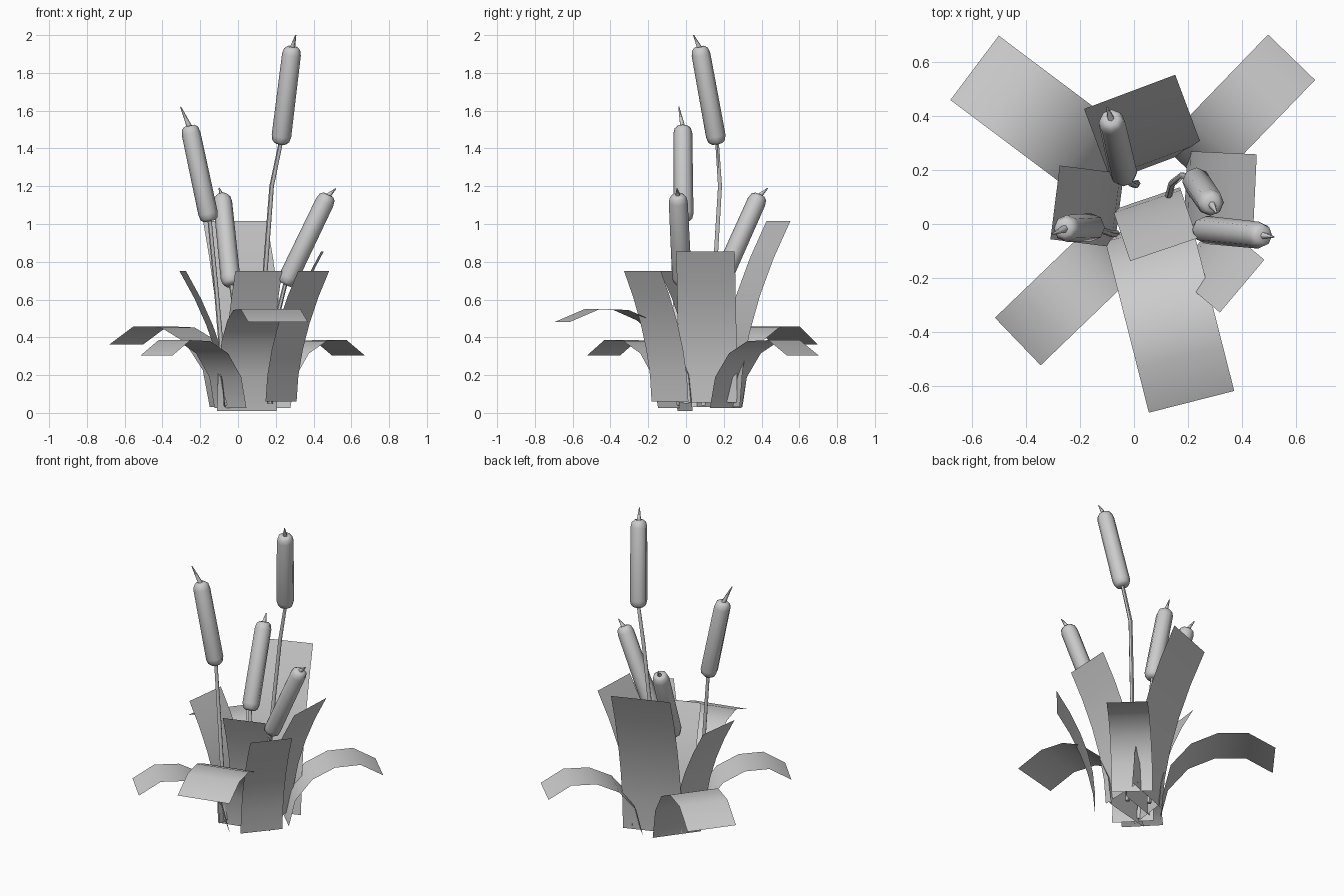
import bpy, bmesh, math
from mathutils import Vector

if "Cube" in bpy.data.objects:
    bpy.data.objects.remove(bpy.data.objects["Cube"])

grey = bpy.data.materials.new("plain grey")
grey.diffuse_color = (0.6, 0.6, 0.6, 1)
grey.use_nodes = True
grey.node_tree.nodes["Principled BSDF"].inputs["Base Color"].default_value = grey.diffuse_color


def finish(name, bm, angle):
    me = bpy.data.meshes.new(name)
    bm.to_mesh(me)
    bm.free()
    me.materials.append(grey)
    ob = bpy.data.objects.new(name, me)
    bpy.context.collection.objects.link(ob)
    bpy.ops.object.select_all(action='DESELECT')
    ob.select_set(True)
    bpy.context.view_layer.objects.active = ob
    bpy.ops.object.shade_smooth_by_angle(angle=math.radians(angle))


def tube(name, points, radii, sides):
    """Capped round skin along a path."""
    pts = [Vector(p) for p in points]
    bm = bmesh.new()
    rings = []
    for i, p in enumerate(pts):
        d = (pts[min(i + 1, len(pts) - 1)] - pts[max(i - 1, 0)]).normalized()
        u = Vector((0, 1, 0)).cross(d).normalized()
        v = d.cross(u)
        ring = []
        for k in range(sides):
            a = 2 * math.pi * k / sides
            ring.append(bm.verts.new(p + radii[i] * (u * math.cos(a) + v * math.sin(a))))
        rings.append(ring)
    for a, b in zip(rings, rings[1:]):
        for k in range(sides):
            j = (k + 1) % sides
            bm.faces.new((a[k], a[j], b[j], b[k]))
    bm.faces.new(rings[0][::-1])
    bm.faces.new(rings[-1])
    finish(name, bm, 60)


def leaf(name, base, tip, width, profile):
    """Flat strip of constant width; profile = (fraction outward, height)."""
    b, t = Vector(base), Vector(tip)
    out = t - b
    side = Vector((-out.y, out.x)).normalized() * width / 2
    bm = bmesh.new()
    rows = []
    for f, z in profile:
        c = b + out * f
        rows.append([bm.verts.new((*(c + s * side), z)) for s in (-1, 1)])
    for a, c in zip(rows, rows[1:]):
        bm.faces.new((a[0], a[1], c[1], c[0]))
    finish(name, bm, 80)


def upright(z0, z1, n=5):
    return [((i / n) ** 1.8, z0 + (z1 - z0) * i / n) for i in range(n + 1)]


# Upright leaves: base centre, top centre, width, base height, top height
for name, base, top, w, z0, z1 in [
    ("upright_leaf_back", (0.084, 0.222), (-0.016, 0.489), 0.36, 0.03, 1.015),
    ("upright_leaf_right", (0.19, 0.115), (0.447, 0.103), 0.31, 0.055, 0.855),
    ("upright_leaf_front_right", (0.228, -0.085), (0.40, -0.23), 0.255, 0.06, 0.75),
    ("upright_leaf_centre", (0.046, 0.094), (0.11, -0.095), 0.262, 0.03, 0.75),
    ("upright_leaf_left", (-0.055, 0.05), (-0.292, 0.08), 0.275, 0.03, 0.75),
]:
    leaf(name, base, top, w, upright(z0, z1))

# Drooping leaves: arching strips bent outward
droop = [(0, 0.025), (0.07, 0.19), (0.25, 0.315), (0.49, 0.38), (0.76, 0.385), (1, 0.305)]
big_droop = [(f, 0.03 + (z - 0.025) * 1.19) for f, z in droop]
front_droop = [(0, 0.01), (0.03, 0.2), (0.14, 0.375), (0.33, 0.49), (0.52, 0.545), (0.75, 0.55), (1, 0.48)]
for name, base, tip, w, prof in [
    ("drooping_leaf_back_right", (0.19, 0.21), (0.583, 0.617), 0.242, droop),
    ("drooping_leaf_front_left", (-0.04, -0.06), (-0.43, -0.435), 0.244, droop),
    ("drooping_leaf_back_left", (-0.06, 0.18), (-0.59, 0.578), 0.298, big_droop),
    ("drooping_leaf_front", (0.047, -0.005), (0.213, -0.658), 0.326, front_droop),
]:
    leaf(name, base, tip, w, prof)

# Reeds: stem path, seed head bottom and top, spike tip
reeds = [
    ([(0.125, 0.09, 0.04), (0.14, 0.15, 0.7), (0.178, 0.18, 1.2)],
     (0.225, 0.165, 1.425), (0.288, 0.072, 1.938), (0.306, 0.04, 2.0)),
    ([(-0.065, -0.037, 0.04), (-0.085, -0.035, 0.3), (-0.115, -0.025, 0.65)],
     (-0.15, -0.012, 1.015), (-0.257, -0.017, 1.52), (-0.304, -0.038, 1.62)),
    ([(0.01, 0.15, 0.04), (0.005, 0.145, 0.3), (-0.01, 0.15, 0.5)],
     (-0.036, 0.175, 0.675), (-0.085, 0.39, 1.155), (-0.1, 0.433, 1.19)),
    ([(0.17, 0.0, 0.05), (0.18, -0.005, 0.25), (0.205, -0.01, 0.5)],
     (0.25, -0.02, 0.68), (0.478, -0.043, 1.155), (0.518, -0.048, 1.188)),
]
for i, (path, lo, hi, tip) in enumerate(reeds, 1):
    tube(f"stem_{i}", path + [lo], [0.014, 0.013, 0.012, 0.011], 6)
    a, b = Vector(lo), Vector(hi)
    tube(f"seed_head_{i}", [a.lerp(b, f) for f in (0, 0.025, 0.08, 0.92, 0.975, 1)],
         [0.03, 0.045, 0.052, 0.05, 0.043, 0.028], 8)
    tube(f"spike_{i}", [a.lerp(b, 0.98), tip], [0.015, 0.003], 6)
